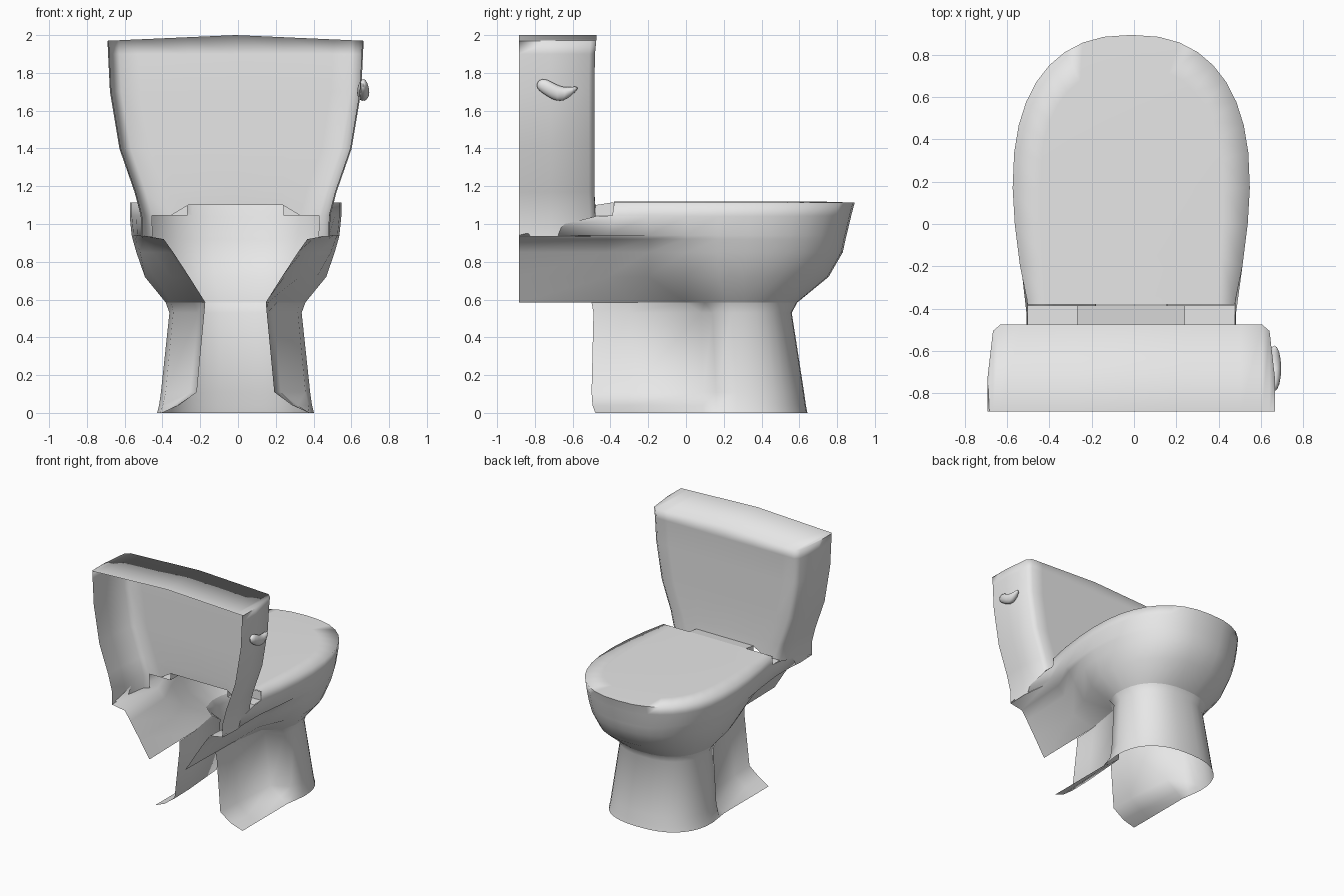
import bpy
import bmesh
from math import sin, cos, pi, radians
from mathutils import Vector

default_cube = bpy.data.objects.get("Cube")
if default_cube:
    bpy.data.objects.remove(default_cube)

SHIFT = Vector((-0.013, 0, 0))
BACK = -0.885

# One glazed ceramic colour for every part
ceramic = bpy.data.materials.new("ceramic_grey")
ceramic.use_nodes = True
ceramic.diffuse_color = (0.8, 0.8, 0.8, 1)
ceramic.node_tree.nodes["Principled BSDF"].inputs["Base Color"].default_value = (0.8, 0.8, 0.8, 1)


def finish(name, bm, angle):
    """Turn a bmesh into a named, shaded object."""
    bmesh.ops.remove_doubles(bm, verts=bm.verts, dist=0.0005)
    bmesh.ops.translate(bm, verts=bm.verts, vec=SHIFT)
    mesh = bpy.data.meshes.new(name)
    bm.to_mesh(mesh)
    bm.free()
    mesh.materials.append(ceramic)
    obj = bpy.data.objects.new(name, mesh)
    bpy.context.collection.objects.link(obj)
    bpy.ops.object.select_all(action='DESELECT')
    obj.select_set(True)
    bpy.context.view_layer.objects.active = obj
    bpy.ops.object.shade_smooth_by_angle(angle=radians(angle))
    return obj


def loft(half_outlines, cap=False):
    """Join mirrored, open-backed outlines from top to bottom."""
    bm = bmesh.new()
    rings = []
    for half in half_outlines:
        mirrored = [(-x, y, z) for x, y, z in reversed(half[1:])]
        rings.append([bm.verts.new(p) for p in mirrored + half])
    for upper, lower in zip(rings, rings[1:]):
        for i in range(len(upper) - 1):
            bm.faces.new((upper[i], upper[i + 1], lower[i + 1], lower[i]))
    if cap:
        top = rings[0]
        middle = len(top) // 2
        for i in range(middle):
            strip = [top[i], top[-1 - i], top[-2 - i]]
            if i < middle - 1:
                strip.append(top[i + 1])
            bm.faces.new(strip)
    return bm


def horseshoe(z, width, front, centre, *tail):
    """Half of a rounded front followed by a tail running to the back."""
    steps, power = 9, 2 / 2.4
    half = []
    for i in range(steps + 1):
        a = pi / 2 * i / steps
        x = width * max(sin(a), 0) ** power
        y = centre + (front - centre) * max(cos(a), 0) ** power
        half.append((x, y, z))
    return half + [(x, y, z) for x, y in tail]


# Bowl with closed lid, running back under the tank
bowl_levels = [
    (1.118, 0.43, 0.74, 0.17, (0.43, 0), (0.42, -0.15), (0.41, -0.34), (0.41, -0.38)),
    (1.113, 0.56, 0.893, 0.17, (0.55, 0), (0.525, -0.2), (0.492, -0.36), (0.49, -0.38)),
    (1.045, 0.56, 0.875, 0.17, (0.55, 0), (0.525, -0.2), (0.492, -0.36), (0.49, -0.39)),
    (1.04, 0.56, 0.874, 0.17, (0.55, 0), (0.525, -0.2), (0.492, -0.36), (0.49, -0.48)),
    (0.94, 0.55, 0.85, 0.17, (0.54, 0), (0.52, -0.2), (0.495, -0.42), (0.495, BACK)),
    (0.92, 0.545, 0.845, 0.17, (0.53, 0), (0.49, -0.2), (0.41, -0.42), (0.38, BACK)),
    (0.85, 0.525, 0.83, 0.17, (0.505, 0), (0.44, -0.2), (0.35, -0.42), (0.33, BACK)),
    (0.72, 0.48, 0.755, 0.17, (0.43, 0), (0.34, -0.2), (0.26, -0.42), (0.245, BACK)),
    (0.585, 0.37, 0.59, 0.22, (0.34, 0.1), (0.22, 0), (0.17, -0.3), (0.16, BACK)),
]
finish("bowl_and_lid", loft([horseshoe(*level) for level in bowl_levels], cap=True), 100)

# Pedestal: round column, narrow neck and flared rear foot
pedestal_levels = [
    (0.585, 0.37, 0.59, 0.22, (0.34, 0.1), (0.22, 0), (0.17, -0.3), (0.16, -0.5)),
    (0.53, 0.35, 0.56, 0.24, (0.33, 0.14), (0.2, 0.08), (0.17, -0.3), (0.165, -0.49)),
    (0.11, 0.395, 0.625, 0.27, (0.37, 0.16), (0.24, 0.09), (0.21, -0.3), (0.205, -0.5)),
    (0.04, 0.405, 0.635, 0.27, (0.385, 0.16), (0.33, 0.09), (0.31, -0.3), (0.3, -0.495)),
    (0, 0.415, 0.643, 0.27, (0.4, 0.16), (0.39, 0.09), (0.39, -0.3), (0.39, -0.48)),
]
finish("pedestal", loft([horseshoe(*level) for level in pedestal_levels]), 60)


# Tank: tapered front and sides, crowned top, open back
def tank_outline(z, width, front, crown=0):
    xs = (0, 0.25, width - 0.16, width - 0.06, width - 0.025, width, width - 0.008)
    ys = (front, front, front, front, front - 0.03, -0.72, BACK)
    return [(x, y, z - crown * x / width) for x, y in zip(xs, ys)]


tank_top = tank_outline(2, 0.678, -0.475, 0.03)
tank = [
    [(x, BACK, z) for x, y, z in tank_top],
    tank_top,
    tank_outline(1.9, 0.675, -0.482),
    tank_outline(1.7, 0.665, -0.485),
    tank_outline(1.4, 0.615, -0.485),
    tank_outline(1.17, 0.535, -0.485),
    tank_outline(1.045, 0.502, -0.48),
    tank_outline(0.935, 0.5, -0.48),
]
# Raise the wall over the middle of the deck
tank[-2] = [(x, y, 1.1 if x < 0.26 else z) for x, y, z in tank[-2]]
tank_mesh = loft(tank)
hidden = [f for f in tank_mesh.faces
          if f.calc_center_median().z < 1.04 and f.calc_center_median().y > -0.485]
bmesh.ops.delete(tank_mesh, geom=hidden, context='FACES')
finish("tank", tank_mesh, 100)

# Hinge deck: stepped strip between lid and tank
deck = bmesh.new()
low, high = 1.045, 1.115
step = [(-0.49, low), (-0.255, low), (-0.255, high), (0.255, high), (0.255, low), (0.49, low)]
back_row = [deck.verts.new((x, -0.48, min(z, 1.1))) for x, z in step]
front_row = [deck.verts.new((x, -0.385, z)) for x, z in step]
for i in range(len(step) - 1):
    deck.faces.new((back_row[i], back_row[i + 1], front_row[i + 1], front_row[i]))
for side in (-1, 1):
    corners = [(0.49, low), (0.255, low), (0.255, high), (0.49, high)]
    deck.faces.new([deck.verts.new((side * x, -0.385, z)) for x, z in corners[::side]])
finish("hinge_deck", deck, 30)

# Flush lever: a curved teardrop on the left side of the tank
lever = bmesh.new()
bmesh.ops.create_uvsphere(lever, u_segments=16, v_segments=12, radius=1)
for v in lever.verts:
    t = v.co.y
    taper = 1 - 0.35 * t
    middle = 1.712 - 0.022 * sin(2.6 * (t + 0.35))
    v.co = Vector((0.676 + 0.032 * v.co.x, -0.682 + 0.108 * t, middle + 0.042 * taper * v.co.z))
finish("flush_lever", lever, 60)
